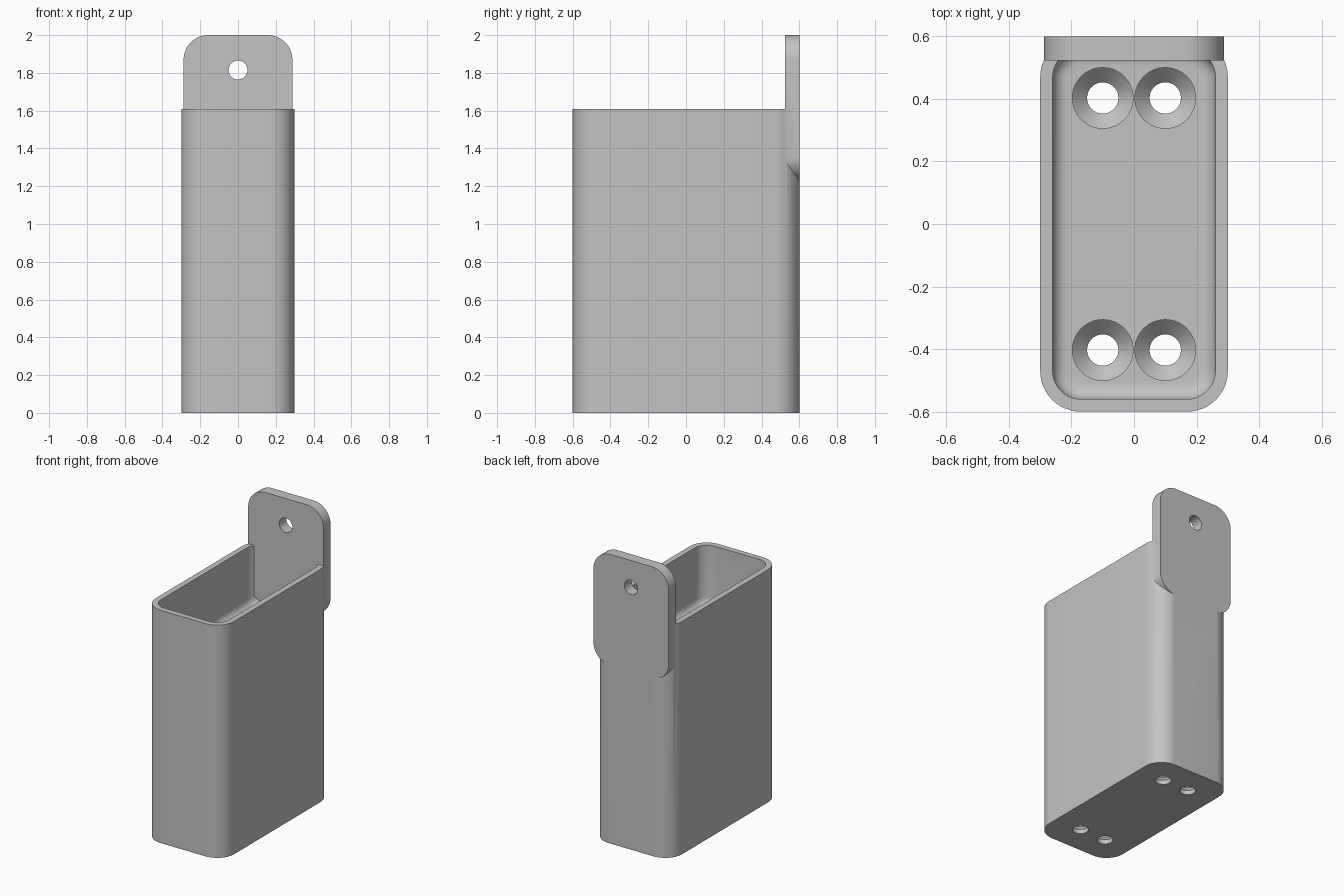
import bpy, bmesh
from math import sin, cos, pi, radians
from mathutils import Matrix, Vector

cube = bpy.data.objects.get("Cube")
if cube:
    bpy.data.objects.remove(cube, do_unlink=True)

grey = bpy.data.materials.new("plain grey")
grey.use_nodes = True
grey.diffuse_color = (0.55, 0.55, 0.55, 1)
grey.node_tree.nodes["Principled BSDF"].inputs["Base Color"].default_value = grey.diffuse_color


def rounded_rect(hx, hy, r, steps=12):
    """Outline of a rectangle with rounded corners, counter-clockwise."""
    points = []
    for i, (sx, sy) in enumerate([(1, 1), (-1, 1), (-1, -1), (1, -1)]):
        for k in range(steps + 1):
            a = pi / 2 * (i + k / steps)
            points.append((sx * (hx - r) + r * cos(a), sy * (hy - r) + r * sin(a)))
    return points


def circle(r, steps=64):
    return [(r * cos(2 * pi * k / steps), r * sin(2 * pi * k / steps)) for k in range(steps)]


def loft(name, rings, matrix=Matrix()):
    """Closed solid through a stack of (outline, height) rings."""
    bm = bmesh.new()
    loops = [[bm.verts.new(matrix @ Vector((x, y, z))) for x, y in pts] for pts, z in rings]
    for low, high in zip(loops, loops[1:]):
        n = len(low)
        for i in range(n):
            j = (i + 1) % n
            bm.faces.new((low[i], low[j], high[j], high[i]))
    bm.faces.new(loops[0][::-1])
    bm.faces.new(loops[-1])
    bmesh.ops.recalc_face_normals(bm, faces=bm.faces)
    mesh = bpy.data.meshes.new(name)
    bm.to_mesh(mesh)
    bm.free()
    mesh.materials.append(grey)
    obj = bpy.data.objects.new(name, mesh)
    bpy.context.collection.objects.link(obj)
    return obj


def combine(target, other, operation):
    mod = target.modifiers.new(operation.lower(), 'BOOLEAN')
    mod.operation = operation
    mod.solver = 'EXACT'
    mod.object = other
    bpy.context.view_layer.objects.active = target
    bpy.ops.object.modifier_apply(modifier=mod.name)
    bpy.data.objects.remove(other, do_unlink=True)


TOP, FLOOR, FILLET = 1.61, 1.2, 0.05

# Rounded outer block
body = loft("holder_body", [(rounded_rect(0.3, 0.6, 0.13), 0), (rounded_rect(0.3, 0.6, 0.13), TOP)])

# Upper pocket with a filleted floor
rings = []
for k in range(9):
    a = pi / 2 * k / 8
    inset = FILLET * (1 - sin(a))
    rings.append((rounded_rect(0.26 - inset, 0.56 - inset, 0.09 - inset),
                  FLOOR + FILLET * (1 - cos(a))))
rings.append((rounded_rect(0.26, 0.56, 0.09), TOP + 0.1))
combine(body, loft("pocket_cutter", rings), 'DIFFERENCE')

# Hanging tab on the back wall
upright = Matrix.Translation((0, 0.6, 1.615)) @ Matrix.Rotation(radians(90), 4, 'X')
outline = rounded_rect(0.288, 0.385, 0.13)
combine(body, loft("mounting_tab", [(outline, 0), (outline, 0.077)], upright), 'UNION')

# Hole through the tab
drill = Matrix.Translation((0, 0.6, 1.815)) @ Matrix.Rotation(radians(90), 4, 'X')
combine(body, loft("tab_drill", [(circle(0.05), -0.1), (circle(0.05), 0.2)], drill), 'DIFFERENCE')

# Deep screw bores, coned down to small holes in the base
for x in (-0.1, 0.1):
    for y in (-0.403, 0.403):
        bore = [(circle(0.05), -0.1), (circle(0.05), 0.03),
                (circle(0.097), 0.077), (circle(0.097), FLOOR + 0.1)]
        combine(body, loft("screw_cutter", bore, Matrix.Translation((x, y, 0))), 'DIFFERENCE')

bpy.ops.object.select_all(action='DESELECT')
body.select_set(True)
bpy.context.view_layer.objects.active = body
bpy.ops.object.shade_smooth_by_angle(angle=radians(30))
